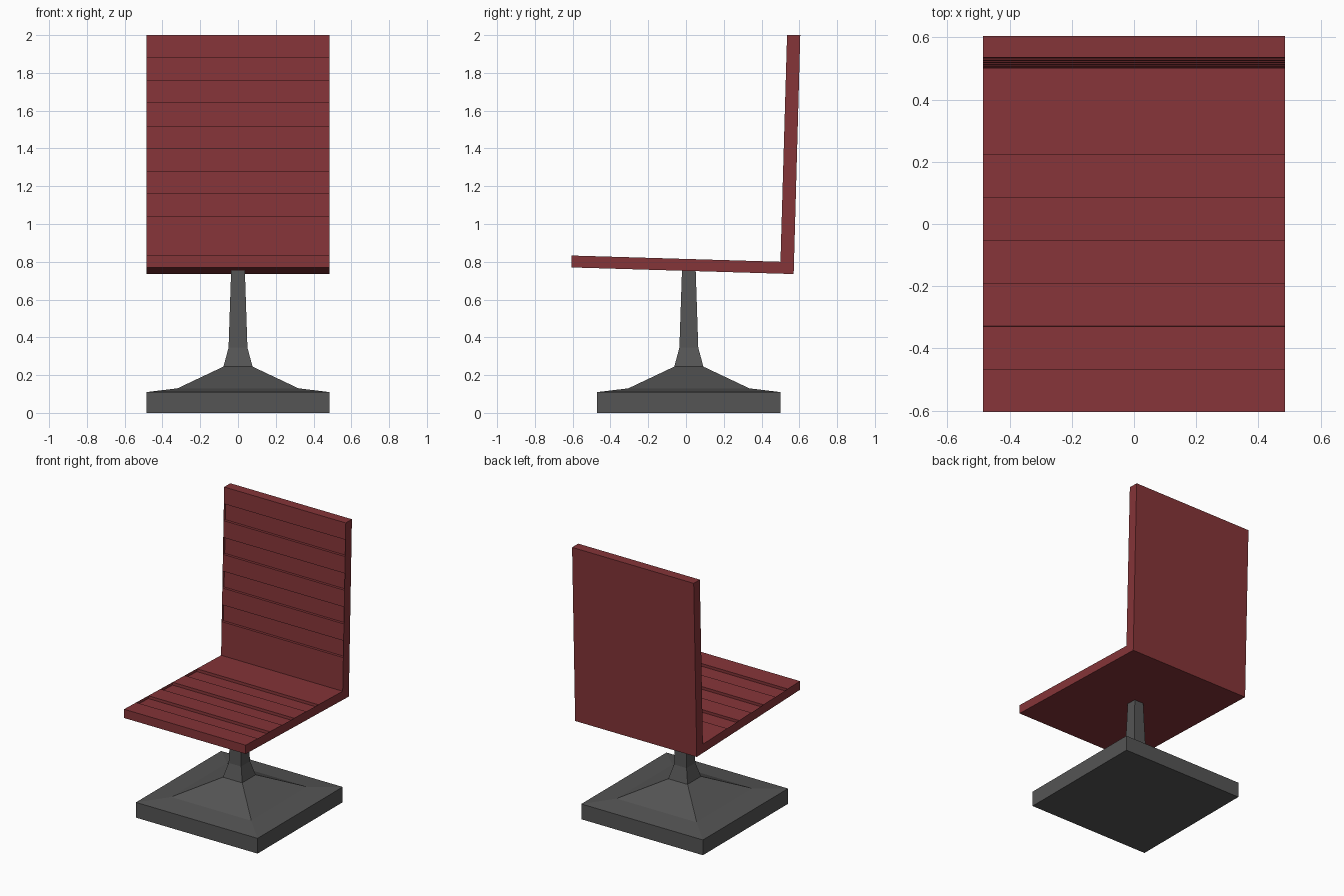
import bpy
from mathutils import Vector

if "Cube" in bpy.data.objects:
    bpy.data.objects.remove(bpy.data.objects["Cube"])


def make_object(name, verts, faces, color):
    mesh = bpy.data.meshes.new(name)
    mesh.from_pydata(verts, [], faces)
    mesh.update()
    obj = bpy.data.objects.new(name, mesh)
    bpy.context.collection.objects.link(obj)
    mat = bpy.data.materials.new(name + "_paint")
    mat.diffuse_color = color
    mat.use_nodes = True
    mat.node_tree.nodes["Principled BSDF"].inputs["Base Color"].default_value = mat.diffuse_color
    mesh.materials.append(mat)
    return obj


def slats(start, end, count, inward, depth):
    """Profile points along a line, with every second strip sunk."""
    pts = [start]
    for i in range(1, count - 1, 2):
        a = start.lerp(end, i / count)
        b = start.lerp(end, (i + 1) / count)
        pts += [a, a + inward * depth, b + inward * depth, b]
    return pts


# Seat shell: L-shaped side outline, slatted on the sitting faces
W = 0.485
front_low, heel = Vector((-0.605, 0.77)), Vector((0.57, 0.735))
back_top, front_top = Vector((0.605, 2.0)), Vector((0.535, 2.0))
corner, front_high = Vector((0.5, 0.80)), Vector((-0.605, 0.833))
outline = [front_low, heel, back_top, front_top, corner, front_high]

depth = 0.02
back_slats = slats(front_top, corner, 10, Vector((1, -0.03)), depth)
seat_slats = slats(front_high, corner, 8, Vector((-0.03, -1)), depth)
profile = [front_low, heel, back_top] + back_slats + [corner] + seat_slats[::-1]

n = len(profile)
verts = [(x, p.x, p.y) for x in (-W, W) for p in profile]
faces = [(i, n + i, n + (i + 1) % n, (i + 1) % n) for i in range(n)]
# Full side panels close the sunken strips at both ends
side = [profile.index(p) for p in outline]
faces += [tuple(side[::-1]), tuple(n + i for i in side)]
make_object("seat_and_back", verts, faces, (0.235, 0.035, 0.04, 1))

# Pedestal: square rings of (half width, height) stacked into base and stem
rings = [(0.485, 0), (0.485, 0.11), (0.32, 0.13), (0.077, 0.245),
         (0.05, 0.345), (0.036, 0.765)]
CY = 0.015
verts = [(sx * h, CY + sy * h, z) for h, z in rings
         for sx, sy in ((-1, -1), (1, -1), (1, 1), (-1, 1))]
faces = [(3, 2, 1, 0)]
for r in range(len(rings) - 1):
    for k in range(4):
        a, b = 4 * r + k, 4 * r + (k + 1) % 4
        faces.append((a, b, b + 4, a + 4))
top = 4 * (len(rings) - 1)
faces.append((top, top + 1, top + 2, top + 3))
make_object("pedestal", verts, faces, (0.09, 0.09, 0.09, 1))
